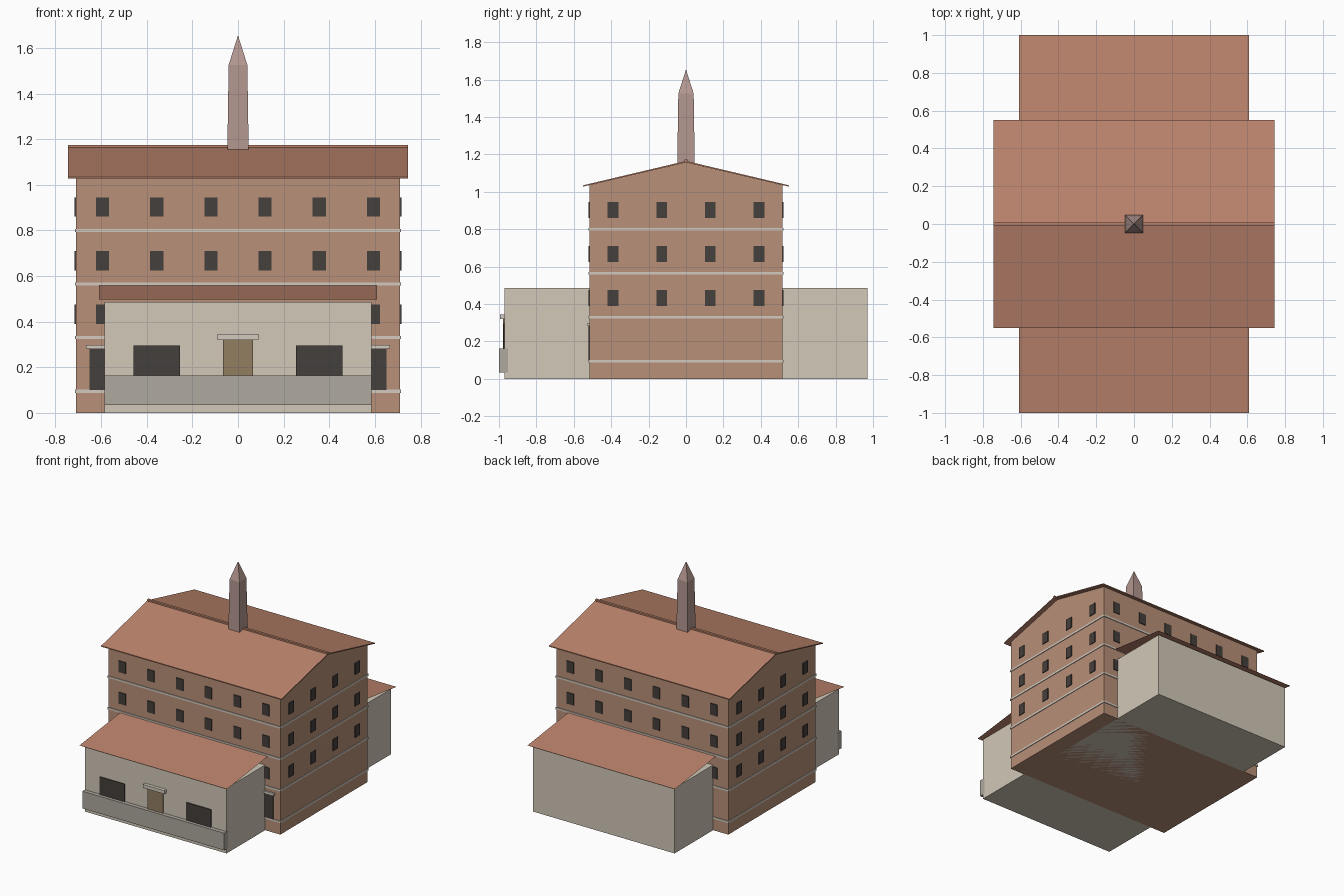
import bpy

if "Cube" in bpy.data.objects:
    bpy.data.objects.remove(bpy.data.objects["Cube"])

MATS = {}


def mat(name, rgb):
    m = bpy.data.materials.new(name)
    m.diffuse_color = (*rgb, 1)
    m.use_nodes = True
    m.node_tree.nodes["Principled BSDF"].inputs["Base Color"].default_value = m.diffuse_color
    MATS[name] = m


mat("brick", (0.48, 0.28, 0.19))
mat("tile", (0.50, 0.23, 0.15))
mat("plaster", (0.64, 0.58, 0.48))
mat("stone", (0.43, 0.40, 0.35))
mat("trim", (0.66, 0.60, 0.52))
mat("glass", (0.06, 0.05, 0.045))
mat("wood", (0.29, 0.21, 0.12))
mat("spire", (0.46, 0.31, 0.28))


def mesh(name, verts, faces, m):
    me = bpy.data.meshes.new(name)
    me.from_pydata(verts, [], faces)
    me.materials.append(MATS[m])
    ob = bpy.data.objects.new(name, me)
    bpy.context.collection.objects.link(ob)
    return ob


def box(name, x0, x1, y0, y1, z0, z1, m):
    v = [(x, y, z) for z in (z0, z1) for x, y in ((x0, y0), (x1, y0), (x1, y1), (x0, y1))]
    f = [(3, 2, 1, 0), (4, 5, 6, 7), (0, 1, 5, 4), (1, 2, 6, 5), (2, 3, 7, 6), (3, 0, 4, 7)]
    return mesh(name, v, f, m)


def extrude_x(name, profile, hx, m):
    # profile is (y, z), counter-clockwise seen from +x
    n = len(profile)
    v = [(x, y, z) for x in (-hx, hx) for y, z in profile]
    f = [tuple(reversed(range(n))), tuple(range(n, 2 * n))]
    f += [(i, (i + 1) % n, (i + 1) % n + n, i + n) for i in range(n)]
    return mesh(name, v, f, m)


HX, HY = 0.71, 0.515

# Main gabled block
extrude_x("main_walls", [(-HY, 0), (HY, 0), (HY, 1.036), (0, 1.157), (-HY, 1.036)], HX, "brick")

# Main roof and ridge
extrude_x("main_roof", [(-0.55, 1.028), (0, 1.157), (0.55, 1.028), (0.55, 1.035),
                        (0, 1.165), (-0.55, 1.035)], 0.745, "tile")
box("roof_ridge", -0.745, 0.745, -0.009, 0.009, 1.157, 1.174, "tile")

# Stone string courses
for z in (0.095, 0.33, 0.565, 0.80):
    box("string_course", -HX - 0.005, HX + 0.005, -HY - 0.005, HY + 0.005, z - 0.007, z + 0.007, "trim")

# Upper windows on all four sides
W, D = 0.029, 0.006
for z in (0.39, 0.625, 0.86):
    for s in (-1, 1):
        for i in range(6):
            x = (i - 2.5) * 0.2375
            box("window", x - W, x + W, s * HY - D, s * HY + D, z, z + 0.085, "glass")
        for i in range(4):
            y = (i - 1.5) * 0.26
            box("side_window", s * HX - D, s * HX + D, y - W, y + W, z, z + 0.085, "glass")

# Ground floor windows beside the front annex
for s in (-1, 1):
    c = s * 0.595
    box("ground_window", c - 0.057, c + 0.057, -HY - D, -HY + D, 0.10, 0.285, "glass")
    box("ground_lintel", c - 0.071, c + 0.071, -HY - 0.012, -HY + D, 0.282, 0.298, "trim")

# Low annex running out at front and back
box("annex_walls", -0.585, 0.585, -0.97, 0.97, 0, 0.487, "plaster")
for s in (-1, 1):
    v = [(-0.61, s, 0.498), (0.61, s, 0.498), (0.61, s * HY, 0.56), (-0.61, s * HY, 0.56)]
    mesh("annex_roof", v, [(0, 1, 2, 3) if s < 0 else (3, 2, 1, 0)], "tile")

# Front entrance, shop windows and parapet
box("door", -0.065, 0.065, -0.978, -0.965, 0.04, 0.322, "wood")
box("door_canopy", -0.09, 0.09, -0.995, -0.965, 0.32, 0.345, "trim")
for s in (-1, 1):
    c = s * 0.357
    box("shop_window", c - 0.102, c + 0.102, -0.977, -0.965, 0.10, 0.295, "glass")
box("front_parapet", -0.586, 0.586, -1.0, -0.952, 0.035, 0.163, "stone")

# Tapered spire with pointed cap
rings = [(0.047, 1.13), (0.041, 1.525)]
v = [(a * r, b * r, z) for r, z in rings for a, b in ((-1, -1), (1, -1), (1, 1), (-1, 1))]
v.append((0, 0, 1.655))
f = [(3, 2, 1, 0)]
for i in range(4):
    j = (i + 1) % 4
    f += [(i, j, j + 4, i + 4), (i + 4, j + 4, 8)]
mesh("spire", v, f, "spire")
